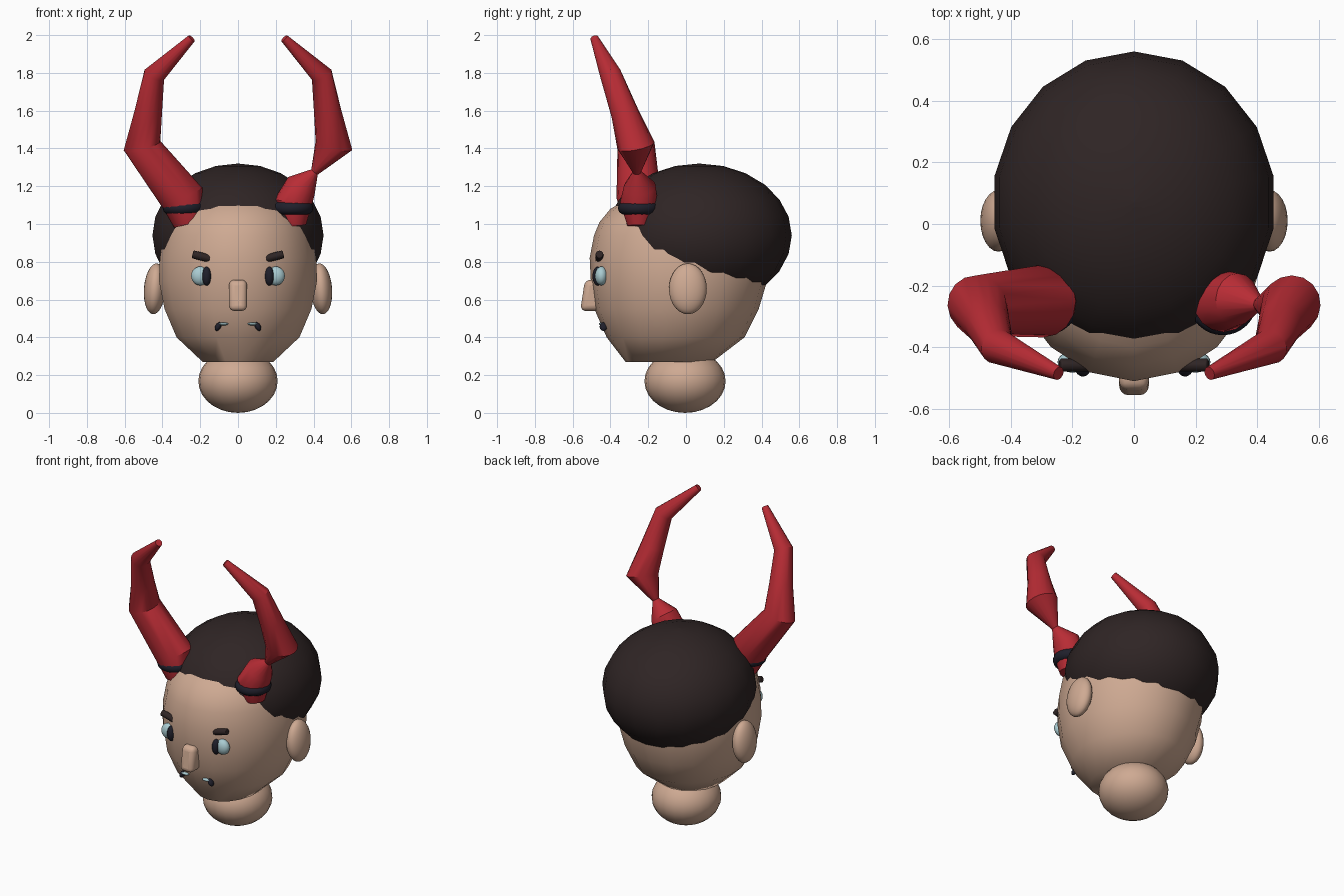
import bpy, bmesh, math
from mathutils import Vector

cube = bpy.data.objects.get("Cube")
if cube:
    bpy.data.objects.remove(cube)


def material(name, rgb):
    m = bpy.data.materials.new(name)
    m.use_nodes = True
    m.diffuse_color = (*rgb, 1)
    m.node_tree.nodes["Principled BSDF"].inputs["Base Color"].default_value = (*rgb, 1)
    return m


skin = material("skin", (0.62, 0.40, 0.29))
brown = material("dark_brown", (0.028, 0.018, 0.018))
red = material("horn_red", (0.48, 0.025, 0.035))
navy = material("dark_navy", (0.014, 0.014, 0.024))
pale = material("pale_blue", (0.40, 0.60, 0.64))


def finish(ob, name, mat, angle=50):
    ob.name = ob.data.name = name
    ob.data.materials.append(mat)
    bpy.ops.object.select_all(action="DESELECT")
    ob.select_set(True)
    bpy.context.view_layer.objects.active = ob
    bpy.ops.object.shade_smooth_by_angle(angle=math.radians(angle))
    return ob


def loft(name, rings, mat, sides, angle=50):
    """Skin rings given as (centre, x axis, y axis) and cap both ends."""
    bm = bmesh.new()
    loops = []
    for c, u, v in rings:
        turns = [2 * math.pi * i / sides for i in range(sides)]
        loops.append([bm.verts.new(c + u * math.sin(t) - v * math.cos(t)) for t in turns])
    for a, b in zip(loops, loops[1:]):
        for i in range(sides):
            j = (i + 1) % sides
            bm.faces.new((a[i], a[j], b[j], b[i]))
    bm.faces.new(loops[0][::-1])
    bm.faces.new(loops[-1])
    bmesh.ops.recalc_face_normals(bm, faces=bm.faces)
    me = bpy.data.meshes.new(name)
    bm.to_mesh(me)
    bm.free()
    ob = bpy.data.objects.new(name, me)
    bpy.context.collection.objects.link(ob)
    return finish(ob, name, mat, angle)


def flat_ring(z, cy, rx, ry):
    return Vector((0, cy, z)), Vector((rx, 0, 0)), Vector((0, ry, 0))


def ball(name, loc, radii, mat, rot=(0, 0, 0)):
    bpy.ops.mesh.primitive_uv_sphere_add(segments=24, ring_count=14, radius=1,
                                         location=loc, rotation=rot)
    ob = bpy.context.object
    ob.scale = radii
    return finish(ob, name, mat)


def horn(name, path):
    """Sweep circles along a path of (x, y, z, radius)."""
    pts = [Vector(p[:3]) for p in path]
    rings = []
    for i, p in enumerate(pts):
        before = (p - pts[i - 1]).normalized() if i else Vector()
        after = (pts[i + 1] - p).normalized() if i + 1 < len(pts) else Vector()
        t = (before + after).normalized()
        u = Vector((0, 1, 0)).cross(t).normalized()
        rings.append((p, u * path[i][3], t.cross(u) * path[i][3]))
    return loft(name, rings, red, 16, 35)


# Head, hair cap and neck
loft("head", [flat_ring(*r) for r in (
    (0.27, -0.09, 0.19, 0.23), (0.40, -0.055, 0.33, 0.365), (0.55, -0.05, 0.395, 0.435),
    (0.70, -0.037, 0.425, 0.467), (0.82, -0.035, 0.42, 0.475), (0.94, -0.035, 0.398, 0.452),
    (1.01, -0.033, 0.37, 0.425), (1.08, -0.03, 0.32, 0.37), (1.2, 0, 0.18, 0.2))], skin, 18)

cap = []
for k in range(13):
    a = math.pi * max(0.01, min(12 - 0.01, k)) / 12
    cap.append(flat_ring(0.94 - 0.38 * math.cos(a), 0.07, 0.46 * math.sin(a), 0.49 * math.sin(a)))
loft("hair", cap, brown, 18)
ball("neck", (0, -0.005, 0.168), (0.21, 0.215, 0.168), skin)

# Nose: rounded block that leans back at the top
bpy.ops.mesh.primitive_cube_add(size=1, location=(0, -0.505, 0.622))
nose = bpy.context.object
for v in nose.data.vertices:
    top_front = v.co.z > 0 and v.co.y < 0
    v.co = (v.co.x * 0.096, v.co.y * 0.11 + (0.025 if top_front else 0), v.co.z * 0.165)
bev = nose.modifiers.new("round", "BEVEL")
bev.width, bev.segments = 0.03, 4
finish(nose, "nose", skin)

# Paired face features and horn cuffs
for s, side in ((1, "left"), (-1, "right")):
    ball(side + "_ear", (s * 0.44, 0.01, 0.657), (0.058, 0.1, 0.135), skin, (0, -s * 0.08, 0))
    ball(side + "_eye", (s * 0.2, -0.448, 0.725), (0.048, 0.034, 0.05), pale)
    ball(side + "_pupil", (s * 0.166, -0.467, 0.724), (0.025, 0.028, 0.05), navy)
    ball(side + "_mouth_corner", (s * 0.105, -0.437, 0.457), (0.015, 0.02, 0.025), navy,
         (0, -s * 0.5, 0))
    ball(side + "_mouth_glint", (s * 0.077, -0.445, 0.471), (0.026, 0.017, 0.008), pale)

    bpy.ops.mesh.primitive_cylinder_add(vertices=12, radius=0.021, depth=0.104,
                                        location=(s * 0.19, -0.458, 0.827),
                                        rotation=(0, math.pi / 2 - s * 0.25, 0))
    brow = bpy.context.object
    bev = brow.modifiers.new("round", "BEVEL")
    bev.width, bev.segments = 0.012, 3
    finish(brow, side + "_eyebrow", brown)

    bpy.ops.mesh.primitive_torus_add(major_segments=32, minor_segments=10, major_radius=0.075,
                                     minor_radius=0.036, location=(s * 0.288, -0.25, 1.085))
    finish(bpy.context.object, side + "_horn_cuff", navy)

# Horns: the left one is pinched just above its base
upper = ((0.508, -0.265, 1.415, 0.1), (0.475, -0.325, 1.59, 0.073),
         (0.443, -0.398, 1.79, 0.058), (0.245, -0.485, 1.983, 0.022))
horn("right_horn", [(-x, y, z, r) for x, y, z, r in (
    (0.26, -0.25, 1.0, 0.08), (0.295, -0.25, 1.14, 0.118)) + upper])
horn("left_horn", [(0.3, -0.25, 0.99, 0.06), (0.29, -0.25, 1.11, 0.1),
                   (0.335, -0.245, 1.2, 0.085), (0.405, -0.26, 1.275, 0.022), *upper])
